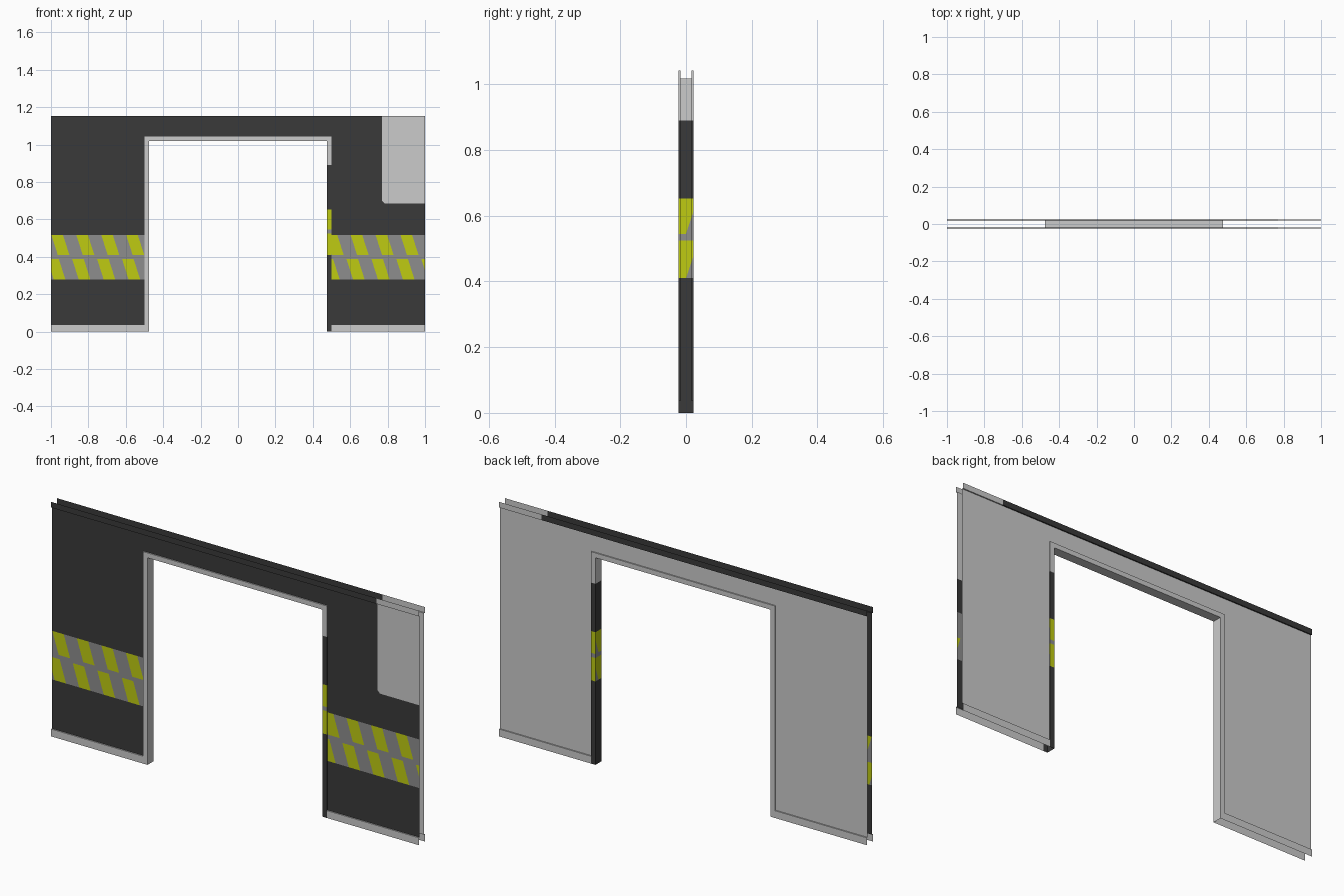
import bpy, bmesh
from mathutils import Vector

if "Cube" in bpy.data.objects:
    bpy.data.objects.remove(bpy.data.objects["Cube"])

# Colours
def mat(name, rgb):
    m = bpy.data.materials.new(name)
    m.diffuse_color = (*rgb, 1)
    m.use_nodes = True
    m.node_tree.nodes["Principled BSDF"].inputs["Base Color"].default_value = m.diffuse_color
    return m

MATS = [mat("light grey", (0.60, 0.60, 0.60)), mat("charcoal", (0.042, 0.042, 0.042)),
        mat("mid grey", (0.27, 0.27, 0.27)), mat("hazard yellow", (0.52, 0.60, 0.006))]
LIGHT, DARK, GREY, YELLOW = range(4)

# Main sizes
S, P = 0.0175, 0.0235            # sheet plane and raised lip plane
W, TOP, LIP = 1.0, 1.153, 1.125  # half width, top, underside of top lip
XO, XI = 0.5, 0.476              # doorway trim, outer and inner
ZO, ZI = 1.042, 1.018
SILL = 0.036
PX, PZ, CH = 0.77, 0.685, 0.015  # light corner patch and its chamfer


def face(bm, pts, normal, colour):
    f = bm.faces.new([bm.verts.new(p) for p in pts])
    f.normal_update()
    if f.normal.dot(Vector(normal)) < 0:
        f.normal_flip()
    f.material_index = colour
    return f


def wall(bm, x0, x1, z0, z1, y, colour):
    return face(bm, [(x0, y, z0), (x1, y, z0), (x1, y, z1), (x0, y, z1)], (0, y, 0), colour)


def shelf(bm, x0, x1, y0, y1, z, nz, colour):
    return face(bm, [(x0, y0, z), (x1, y0, z), (x1, y1, z), (x0, y1, z)], (0, 0, nz), colour)


def jamb(bm, x, y0, y1, z0, z1, nx, colour):
    return face(bm, [(x, y0, z0), (x, y1, z0), (x, y1, z1), (x, y0, z1)], (nx, 0, 0), colour)


def cut(bm, co, no):
    bmesh.ops.bisect_plane(bm, geom=bm.verts[:] + bm.edges[:] + bm.faces[:],
                           dist=1e-6, plane_co=co, plane_no=no)


def finish(bm, name):
    bmesh.ops.remove_doubles(bm, verts=bm.verts[:], dist=1e-5)
    me = bpy.data.meshes.new(name)
    bm.to_mesh(me)
    bm.free()
    for m in MATS:
        me.materials.append(m)
    ob = bpy.data.objects.new(name, me)
    bpy.context.collection.objects.link(ob)


# Front sheet: dark, with light upper corner patch
bm = bmesh.new()
B0, B1, B2, B3 = 0.278, 0.388, 0.408, 0.517
for x0, x1 in ((-W, -XO), (XO, W)):
    wall(bm, x0, x1, SILL, B0, -S, DARK)
    wall(bm, x0, x1, B1, B2, -S, GREY)
wall(bm, -W, -XO, B3, ZO, -S, DARK)
wall(bm, XO, PX, B3, ZO, -S, DARK)
wall(bm, PX, W, B3, PZ, -S, DARK)
face(bm, [(PX, -S, PZ), (PX + CH, -S, PZ), (PX, -S, PZ + CH)], (0, -1, 0), DARK)
face(bm, [(PX + CH, -S, PZ), (W, -S, PZ), (W, -S, LIP), (PX, -S, LIP), (PX, -S, PZ + CH)],
     (0, -1, 0), LIGHT)
wall(bm, -W, PX, ZO, LIP, -S, DARK)
finish(bm, "front_sheet")

# Hazard band: two rows of slanted yellow blocks cut into the sheet
PERIOD, BLOCK, SLANT = 2 / 15, 0.062, 0.035
for name, z0, z1, start in (("lower_hazard_row", B0, B1, -1.02),
                            ("upper_hazard_row", B2, B3, -0.998)):
    bm = bmesh.new()
    for x0, x1 in ((-W, -XO), (XO, W)):
        wall(bm, x0, x1, z0, z1, -S, GREY)
    h = z1 - z0
    for k in range(-1, 16):
        for off in (0, BLOCK):
            cut(bm, (start + k * PERIOD + off, 0, z1), (h, 0, SLANT))
    for f in bm.faces:
        c = f.calc_center_median()
        u = c.x - SLANT * (z1 - c.z) / h - start
        f.material_index = YELLOW if u % PERIOD < BLOCK else GREY
    finish(bm, name)

# Back sheet: plain
bm = bmesh.new()
wall(bm, -W, -XO, SILL, ZO, S, LIGHT)
wall(bm, XO, W, SILL, ZO, S, LIGHT)
wall(bm, -W, W, ZO, LIP, S, LIGHT)
finish(bm, "back_sheet")

# Raised lips along the top and bottom edges, both sides
for side, s in (("front", -1), ("back", 1)):
    bm = bmesh.new()
    for x0, x1, c in ((-W, PX, DARK), (PX, W, LIGHT)):
        wall(bm, x0, x1, LIP, TOP, s * P, c)
        shelf(bm, x0, x1, s * S, s * P, LIP, -1, c)
    finish(bm, side + "_top_lip")
    bm = bmesh.new()
    for x0, x1 in ((-W, -XO), (XO, W)):
        wall(bm, x0, x1, 0, SILL, s * P, LIGHT)
        shelf(bm, x0, x1, s * S, s * P, SILL, 1, LIGHT)
    finish(bm, side + "_bottom_lip")

# Door head trim
bm = bmesh.new()
shelf(bm, -XI, XI, -P, P, ZI, -1, LIGHT)
for s in (-1, 1):
    wall(bm, -XI, XI, ZI, ZO, s * P, LIGHT)
    shelf(bm, -XO, XO, s * S, s * P, ZO, 1, LIGHT)
finish(bm, "door_head")

# Door jambs: left plain, right dark with a hazard patch
J = (0.41, 0.525, 0.545, 0.652, 0.89)
for name, sx in (("left_jamb", -1), ("right_jamb", 1)):
    bm = bmesh.new()
    jamb(bm, sx * XI, -P, P, 0, ZI, -sx, LIGHT)
    for s in (-1, 1):
        wall(bm, sx * XI, sx * XO, 0, ZO, s * P, LIGHT)
        jamb(bm, sx * XO, s * S, s * P, SILL, ZO, sx, LIGHT)
    if sx > 0:
        for z in J:
            cut(bm, (0, 0, z), (0, 0, 1))
        # slanted lower corners of the two yellow blocks
        for z in (J[0], J[2]):
            cells = [f for f in bm.faces if abs(f.normal.x) > 0.9
                     and z < f.calc_center_median().z < z + 0.12]
            geom = list({v for f in cells for v in f.verts}
                        | {e for f in cells for e in f.edges}) + cells
            bmesh.ops.bisect_plane(bm, geom=geom, dist=1e-6, plane_co=(0, 0, z),
                                   plane_no=(0, 0.06, -0.02))
        for f in bm.faces:
            c = f.calc_center_median()
            if c.z > J[4]:
                f.material_index = LIGHT
            elif c.z < J[0] or c.z > J[3]:
                f.material_index = DARK
            elif J[1] < c.z < J[2]:
                f.material_index = GREY
            else:
                base = J[0] if c.z < J[1] else J[2]
                corner = 0.06 * c.y - 0.02 * (c.z - base) > 0
                f.material_index = GREY if corner and abs(f.normal.x) > 0.9 else YELLOW
    finish(bm, name)
